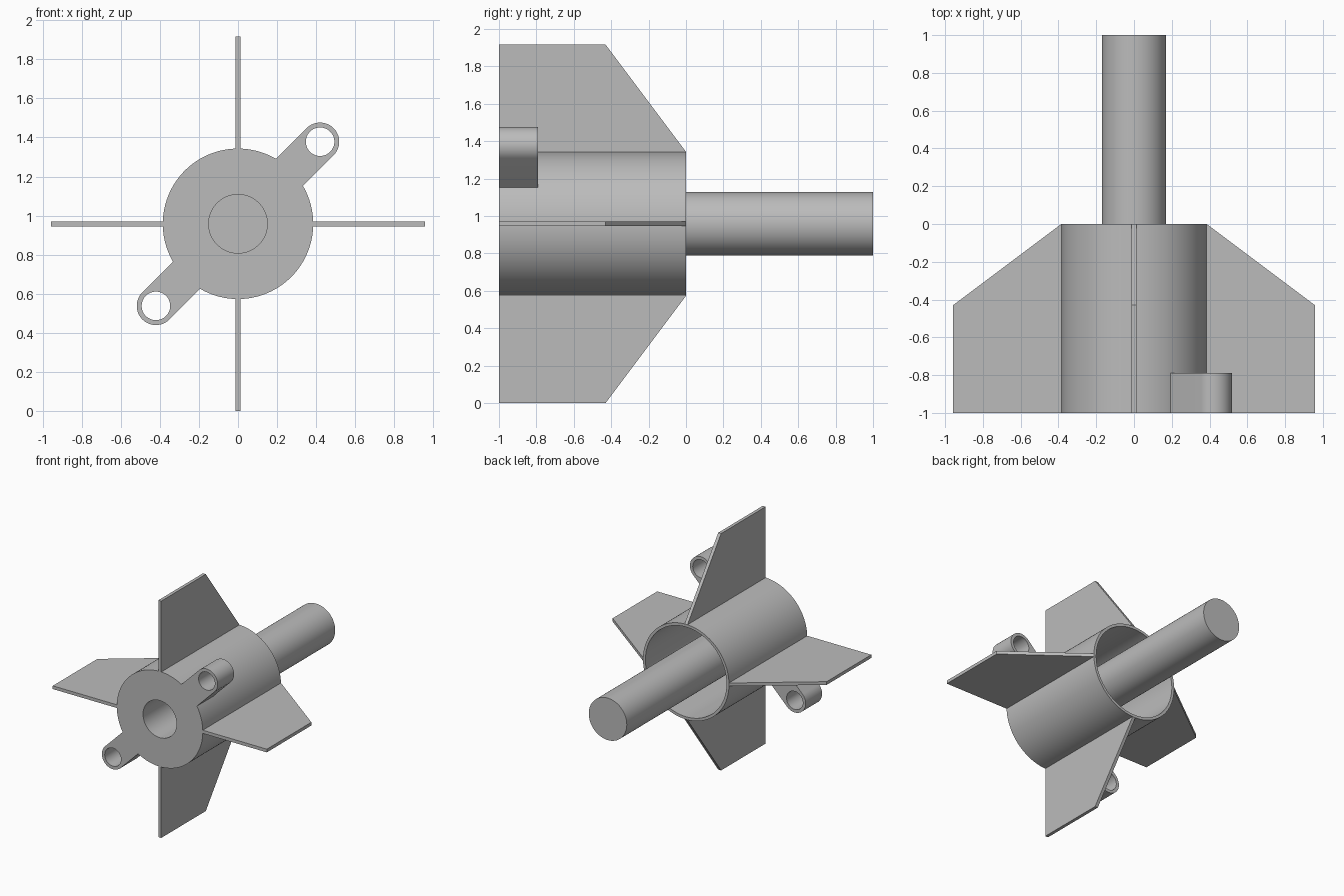
import bpy, bmesh, math
from mathutils import Matrix, Vector

if "Cube" in bpy.data.objects:
    bpy.data.objects.remove(bpy.data.objects["Cube"])

AXIS_Z = 0.958          # height of the central axis
BODY_R, WALL = 0.385, 0.022
TUBE_R, BORE_R = 0.17, 0.15

grey = bpy.data.materials.new("plain_grey")
grey.use_nodes = True
grey.diffuse_color = (0.5, 0.5, 0.5, 1)
grey.node_tree.nodes["Principled BSDF"].inputs["Base Color"].default_value = (0.5, 0.5, 0.5, 1)


def finish(name, bm):
    """Clean up, smooth the round faces and link the part."""
    bmesh.ops.remove_doubles(bm, verts=bm.verts, dist=1e-5)
    bmesh.ops.recalc_face_normals(bm, faces=bm.faces)
    for f in bm.faces:
        f.smooth = True
    for e in bm.edges:
        e.smooth = len(e.link_faces) == 2 and e.calc_face_angle(0) < math.radians(30)
    mesh = bpy.data.meshes.new(name)
    bm.to_mesh(mesh)
    bm.free()
    mesh.materials.append(grey)
    ob = bpy.data.objects.new(name, mesh)
    ob.location.z = AXIS_Z
    bpy.context.collection.objects.link(ob)


def lathe(name, profile, steps=96):
    """Revolve (radius, y) points around the y axis."""
    bm = bmesh.new()
    vs = [bm.verts.new((r, y, 0)) for r, y in profile]
    es = [bm.edges.new(pair) for pair in zip(vs, vs[1:])]
    bmesh.ops.spin(bm, geom=vs + es, cent=(0, 0, 0), axis=(0, 1, 0),
                   angle=math.tau, steps=steps)
    finish(name, bm)


def plate(name, loops, depth, matrix):
    """Extrude a flat outline, with optional holes, and place it."""
    bm = bmesh.new()
    for loop in loops:
        vs = [bm.verts.new((u, v, 0)) for u, v in loop]
        for a, b in zip(vs, vs[1:] + vs[:1]):
            bm.edges.new((a, b))
    bmesh.ops.triangle_fill(bm, use_beauty=True, edges=bm.edges[:], normal=(0, 0, 1))
    ext = bmesh.ops.extrude_face_region(bm, geom=bm.faces[:], use_keep_orig=True)
    top = [g for g in ext["geom"] if isinstance(g, bmesh.types.BMVert)]
    bmesh.ops.translate(bm, verts=top, vec=(0, 0, depth))
    bmesh.ops.transform(bm, matrix=matrix, verts=bm.verts)
    finish(name, bm)


def frame(u, v, origin=(0, 0, 0)):
    """Matrix taking local x to u, y to v and z to their cross product."""
    m = Matrix((u, v, u.cross(v))).transposed().to_4x4()
    m.translation = Vector(origin)
    return m


def arc(cx, r, start, end, n):
    return [(cx + r * math.cos(start + (end - start) * i / n),
             r * math.sin(start + (end - start) * i / n)) for i in range(n + 1)]


# Open-backed shell with a front wall and a blind central tube
inner = BODY_R - WALL
lathe("shell_and_tube", [
    (0, 0.98), (BORE_R, 0.98), (BORE_R, -1), (BODY_R, -1), (BODY_R, 0),
    (inner, 0), (inner, -0.96), (TUBE_R, -0.96), (TUBE_R, 1), (0, 1)])

# Four tapered fins
Y = Vector((0, 1, 0))
fin = [(0.372, -1), (0.958, -1), (0.958, -0.43), (BODY_R, 0), (0.372, 0)]
THICK = 0.026
for k, side in enumerate(("left", "top", "right", "bottom")):
    a = k * math.pi / 2
    out = Vector((round(math.cos(a)), 0, round(math.sin(a))))
    plate("fin_" + side, [fin], THICK, frame(out, Y, out.cross(Y) * -THICK / 2))

# Two diagonal lugs with through holes
LUG_X, LUG_R, HOLE_R = 0.594, 0.098, 0.073
outline = [(0.367, -LUG_R)] + arc(LUG_X, LUG_R, -math.pi / 2, math.pi / 2, 32) + [(0.367, LUG_R)]
hole = arc(LUG_X, HOLE_R, 0, math.tau, 48)[:-1]
for name, s in (("lug_upper_left", 1), ("lug_lower_right", -1)):
    out = Vector((s, 0, s)).normalized()
    plate(name, [outline, hole], 0.21, frame(out, Y.cross(out), (0, -1, 0)))
